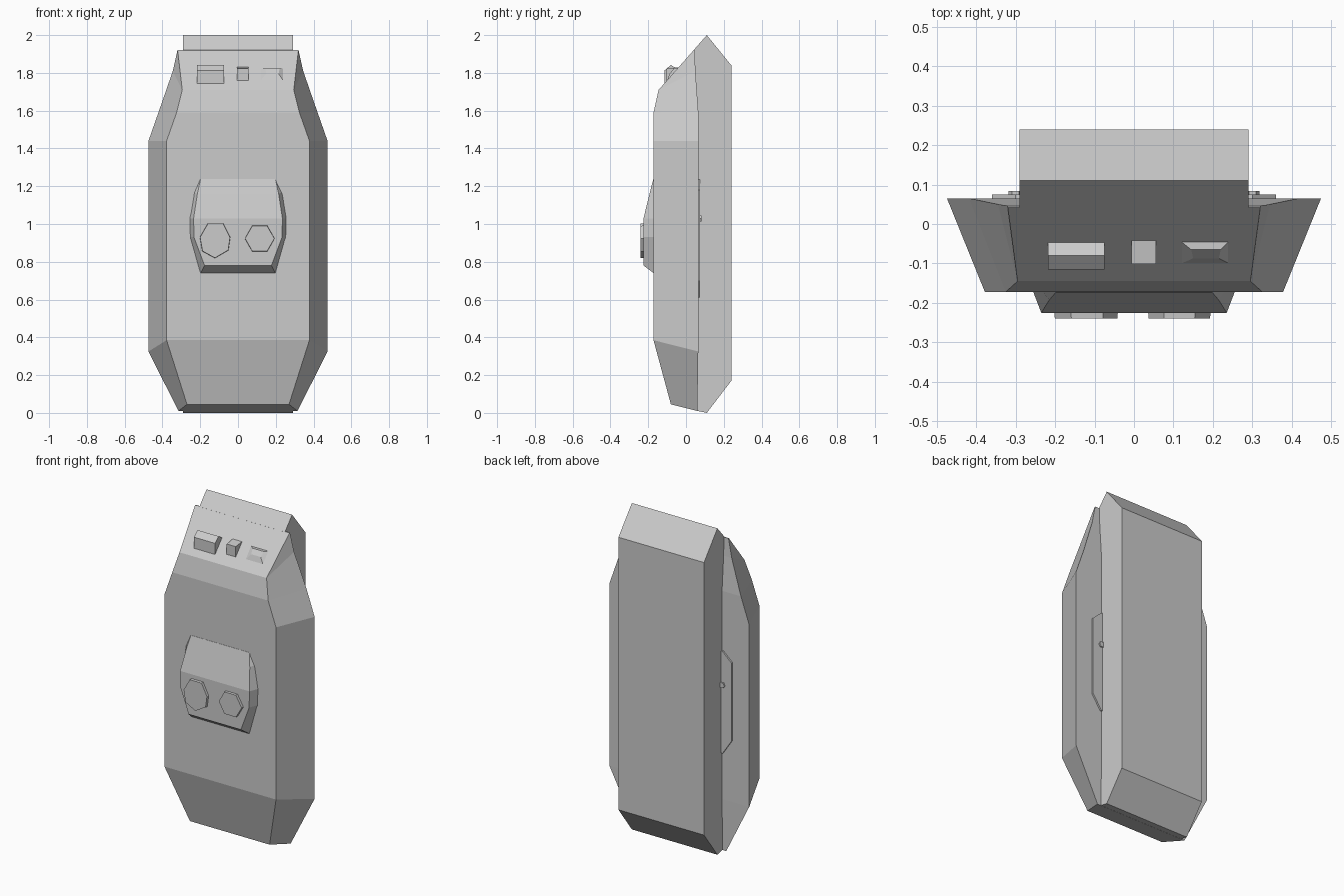
import bpy, bmesh, math

if "Cube" in bpy.data.objects:
    bpy.data.objects.remove(bpy.data.objects["Cube"])


def finish(name, bm):
    bmesh.ops.remove_doubles(bm, verts=bm.verts[:], dist=1e-5)
    bmesh.ops.recalc_face_normals(bm, faces=bm.faces[:])
    mesh = bpy.data.meshes.new(name)
    bm.to_mesh(mesh)
    bm.free()
    ob = bpy.data.objects.new(name, mesh)
    bpy.context.collection.objects.link(ob)
    return ob


def loft(name, rings):
    """Skin equal-length closed rings and cap both ends."""
    bm = bmesh.new()
    rows = [[bm.verts.new(p) for p in r] for r in rings]
    n = len(rows[0])
    for a, b in zip(rows, rows[1:]):
        for i in range(n):
            j = (i + 1) % n
            bm.faces.new((a[i], a[j], b[j], b[i]))
    bm.faces.new(rows[0])
    bm.faces.new(rows[-1])
    return finish(name, bm)


def extrude_x(name, profile, x0, x1):
    return loft(name, [[(x, y, z) for y, z in profile] for x in (x0, x1)])


def extrude_y(name, outline, y0, y1, taper=1.0):
    cx = sum(p[0] for p in outline) / len(outline)
    cz = sum(p[1] for p in outline) / len(outline)
    back = [(x, y0, z) for x, z in outline]
    front = [(cx + (x - cx) * taper, y1, cz + (z - cz) * taper) for x, z in outline]
    return loft(name, [back, front])


def mirrored(half):
    return half + [(-x, *rest) for x, *rest in reversed(half)]


# Rear pack with bevelled ends
extrude_x("rear_pack", [(0.11, 2.0), (0.24, 1.84), (0.24, 0.17), (0.11, 0),
                        (0.04, 0.015), (0.04, 1.92)], -0.29, 0.29)

# Front shell: stations of (front x, y, z) and (rear x, y, z)
stations = [
    ((0.27, -0.08, 0.045), (0.315, 0.06, 0.01)),
    ((0.378, -0.172, 0.385), (0.474, 0.065, 0.325)),
    ((0.378, -0.172, 1.44), (0.474, 0.065, 1.44)),
    ((0.325, -0.172, 1.59), (0.418, 0.065, 1.60)),
    ((0.295, -0.145, 1.71), (0.345, 0.05, 1.81)),
    ((0.32, 0.042, 1.922), (0.32, 0.046, 1.922)),
]
loft("front_shell", [mirrored([r, f]) for f, r in stations])

# Chest housing, sloping out from the shell
base = [(0.20, -0.165, 1.24), (0.235, -0.165, 1.17), (0.258, -0.165, 1.03),
        (0.255, -0.165, 0.93), (0.20, -0.165, 0.735)]
face = [(0.198, -0.173, 1.238), (0.215, -0.193, 1.16), (0.235, -0.225, 1.03),
        (0.233, -0.225, 0.93), (0.177, -0.225, 0.78)]
bm = bmesh.new()
rows = [[bm.verts.new(p) for p in mirrored(r)] for r in (base, face)]
for i in range(10):
    j = (i + 1) % 10
    bm.faces.new((rows[0][i], rows[0][j], rows[1][j], rows[1][i]))
bm.faces.new(rows[0])
for i in range(4):
    bm.faces.new((rows[1][i], rows[1][i + 1], rows[1][8 - i], rows[1][9 - i]))
finish("chest_housing", bm)

# Two faceted dials on the housing
extrude_y("left_dial", [(-0.16, 1.005), (-0.078, 1.005), (-0.04, 0.93), (-0.05, 0.86),
                        (-0.122, 0.818), (-0.19, 0.855), (-0.203, 0.93)],
          -0.215, -0.24, 0.97)
extrude_y("right_dial", [(0.115 + 0.08 * math.cos(i * math.pi / 3),
                          0.923 + 0.08 * math.sin(i * math.pi / 3)) for i in range(6)],
          -0.215, -0.24, 0.97)

# Small controls on the sloping top
extrude_x("left_control", [(-0.115, 1.74), (-0.115, 1.812), (-0.08, 1.842),
                           (-0.045, 1.82)], -0.218, -0.075)
extrude_x("middle_control", [(-0.102, 1.755), (-0.102, 1.822), (-0.042, 1.83),
                             (-0.04, 1.80)], -0.006, 0.056)
loft("right_control", [
    [(0.12, -0.045, 1.822), (0.24, -0.045, 1.822), (0.24, -0.10, 1.759), (0.12, -0.10, 1.759)],
    [(0.145, -0.065, 1.822), (0.22, -0.065, 1.822), (0.215, -0.087, 1.795), (0.15, -0.087, 1.795)],
])

# Thin plates and pins on the back of the shell
for side, s in (("left", -1), ("right", 1)):
    plate = [(0.27, 1.235), (0.30, 1.235), (0.36, 1.18), (0.36, 0.70), (0.30, 0.61), (0.27, 0.61)]
    extrude_y(side + "_back_plate", [(s * x, z) for x, z in plate], 0.06, 0.075)
    pin = [(s * 0.30 + 0.018 * math.cos(i * math.pi / 3),
            1.03 + 0.018 * math.sin(i * math.pi / 3)) for i in range(6)]
    extrude_y(side + "_back_pin", pin, 0.07, 0.083)
